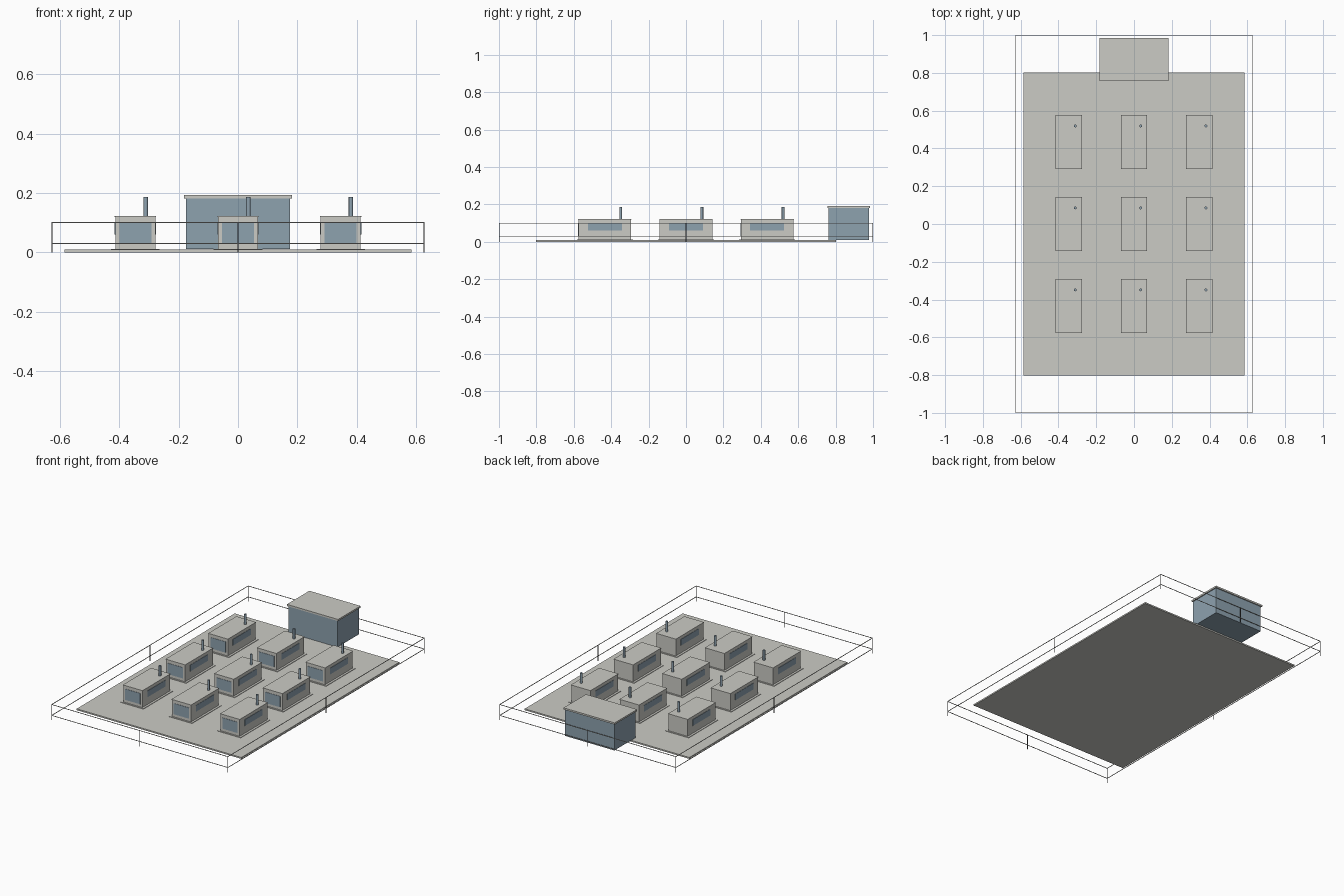
import bpy

cube = bpy.data.objects.get("Cube")
if cube:
    bpy.data.objects.remove(cube, do_unlink=True)


def material(name, rgb):
    mat = bpy.data.materials.new(name)
    mat.use_nodes = True
    colour = (*rgb, 1)
    mat.diffuse_color = colour
    mat.node_tree.nodes["Principled BSDF"].inputs["Base Color"].default_value = colour
    return mat


concrete = material("concrete grey", (0.6, 0.6, 0.56))
blue = material("slate blue", (0.27, 0.36, 0.43))
post = material("dark post", (0.1, 0.1, 0.1))


def box(name, x, y, z, mat):
    """Box spanning the (low, high) ranges x, y and z."""
    centre = [(a + b) / 2 for a, b in (x, y, z)]
    bpy.ops.mesh.primitive_cube_add(size=1, location=centre)
    obj = bpy.context.object
    obj.name = name
    obj.scale = [b - a for a, b in (x, y, z)]
    bpy.ops.object.transform_apply(location=False, rotation=False, scale=True)
    obj.data.materials.append(mat)


def around(c, half):
    return (c - half, c + half)


# Ground slab
GROUND = 0.009
box("ground_slab", around(0, 0.586), around(0, 0.803), (0, GROUND), concrete)


# Small hut: plinth, walls, roof, windows and flue
def hut(cx, cy):
    box("hut_plinth", around(cx, 0.082), around(cy, 0.15), (GROUND, 0.012), concrete)
    box("hut_walls", around(cx, 0.068), around(cy, 0.141), (0.012, 0.119), concrete)
    box("hut_roof", around(cx, 0.07), around(cy, 0.143), (0.119, 0.122), concrete)
    box("front_window", around(cx, 0.054), (cy - 0.143, cy - 0.14), (0.03, 0.1), blue)
    for side in (-1, 1):
        box("side_window", around(cx + side * 0.0685, 0.0015), around(cy, 0.091),
            (0.06, 0.1), blue)
    bpy.ops.mesh.primitive_cylinder_add(vertices=12, radius=0.0075, depth=0.067,
                                        location=(cx + 0.035, cy + 0.085, 0.1535))
    flue = bpy.context.object
    flue.name = "flue"
    flue.data.materials.append(blue)
    bpy.ops.object.shade_smooth_by_angle()


for column in (-1, 0, 1):
    for row in (-1, 0, 1):
        hut(column * 0.346, row * 0.434)

# Large building at the back edge
box("hall_walls", around(0, 0.175), (0.762, 0.978), (0.011, 0.182), blue)
box("hall_roof", around(0, 0.182), (0.757, 0.985), (0.182, 0.193), concrete)

# Perimeter fence: posts at corners and midpoints, two rails on each side
FX, FY, T = 0.627, 0.9985, 0.0015
for i in (-1, 0, 1):
    for j in (-1, 0, 1):
        if i or j:
            box("fence_post", around(i * FX, T), around(j * FY, T), (0, 0.1), post)
for side in (-1, 1):
    for z in (0.03, 0.1):
        box("fence_rail", around(0, FX), around(side * FY, T), around(z, T), concrete)
        box("fence_rail", around(side * FX, T), around(0, FY), around(z, T), concrete)
